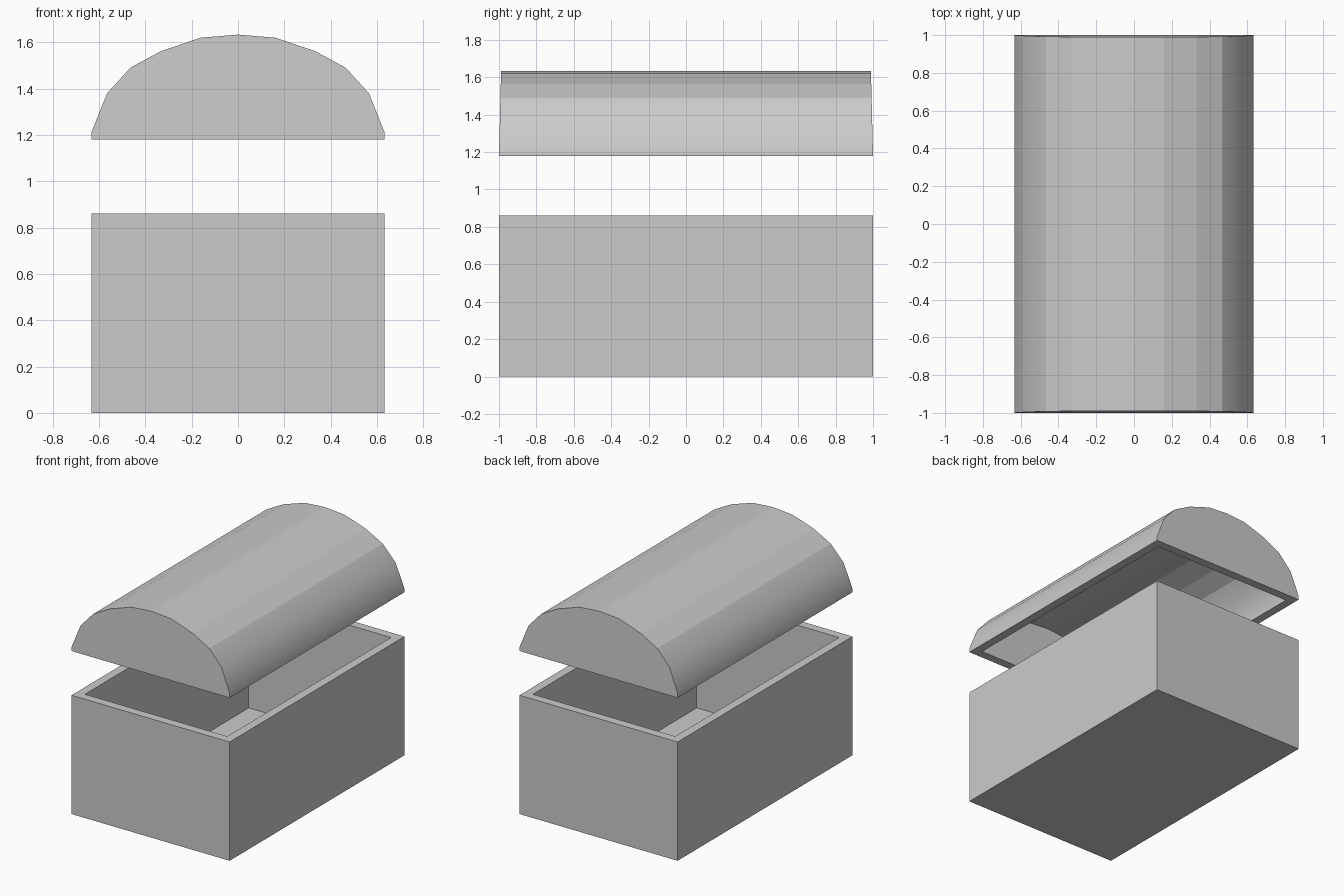
import bpy, bmesh

if "Cube" in bpy.data.objects:
    bpy.data.objects.remove(bpy.data.objects["Cube"])

WALL = 0.063


def mirrored(half):
    """Complete an open profile from its right half (outermost edge to centre)."""
    left = [(-x, z) for x, z in reversed(half) if x > 0]
    return half + left


def shell(name, outer, inner, taper=0.0, smooth_side=False):
    """Hollow trough along y: outer and inner open (x, z) profiles joined by a flat rim."""
    bm = bmesh.new()
    z0 = outer[0][1]

    def loop(profile, y):
        return [bm.verts.new((x, y * (1 - taper * abs(z - z0)), z)) for x, z in profile]

    of, ob = loop(outer, -1), loop(outer, 1)
    nf, nb = loop(inner, -1 + WALL), loop(inner, 1 - WALL)
    for front, back in ((of, ob), (nf, nb)):
        for i in range(len(front) - 1):
            bm.faces.new((front[i], front[i + 1], back[i + 1], back[i]))
        bm.faces.new(front)
        bm.faces.new(back)
    # rim around the opening
    ring_o = [of[0], of[-1], ob[-1], ob[0]]
    ring_i = [nf[0], nf[-1], nb[-1], nb[0]]
    for i in range(4):
        j = (i + 1) % 4
        bm.faces.new((ring_o[i], ring_o[j], ring_i[j], ring_i[i]))
    bmesh.ops.recalc_face_normals(bm, faces=bm.faces)
    # steep curved strips of the lid shade smooth, everything else stays flat
    if smooth_side:
        for f in bm.faces:
            f.smooth = abs(f.normal.y) < 0.5 and abs(f.normal.x) > 0.55
    mesh = bpy.data.meshes.new(name)
    bm.to_mesh(mesh)
    bm.free()
    obj = bpy.data.objects.new(name, mesh)
    bpy.context.collection.objects.link(obj)
    return obj


# Open box body
W, H, FLOOR = 0.633, 0.86, 0.045
shell("box_body",
      mirrored([(W, H), (W, 0)]),
      mirrored([(W - WALL, H), (W - WALL, FLOOR)]))

# Domed lid floating above the box
BASE = 1.18
arch = mirrored([(W, BASE), (W, 1.21), (0.565, 1.38), (0.465, 1.49),
                 (0.33, 1.563), (0.16, 1.62), (0, 1.633)])
sx = (W - WALL) / W
sz = (0.453 - WALL) / 0.453
hollow = [(x * sx, BASE + (z - BASE) * sz) for x, z in arch]
lid = shell("domed_lid", arch, hollow, taper=0.025, smooth_side=True)
for edge in lid.data.edges:
    a, b = (lid.data.vertices[i].co for i in edge.vertices)
    # keep the rim and end outlines crisp
    edge.use_edge_sharp = abs(a.y - b.y) < 0.2 or max(a.z, b.z) < BASE + 0.001
